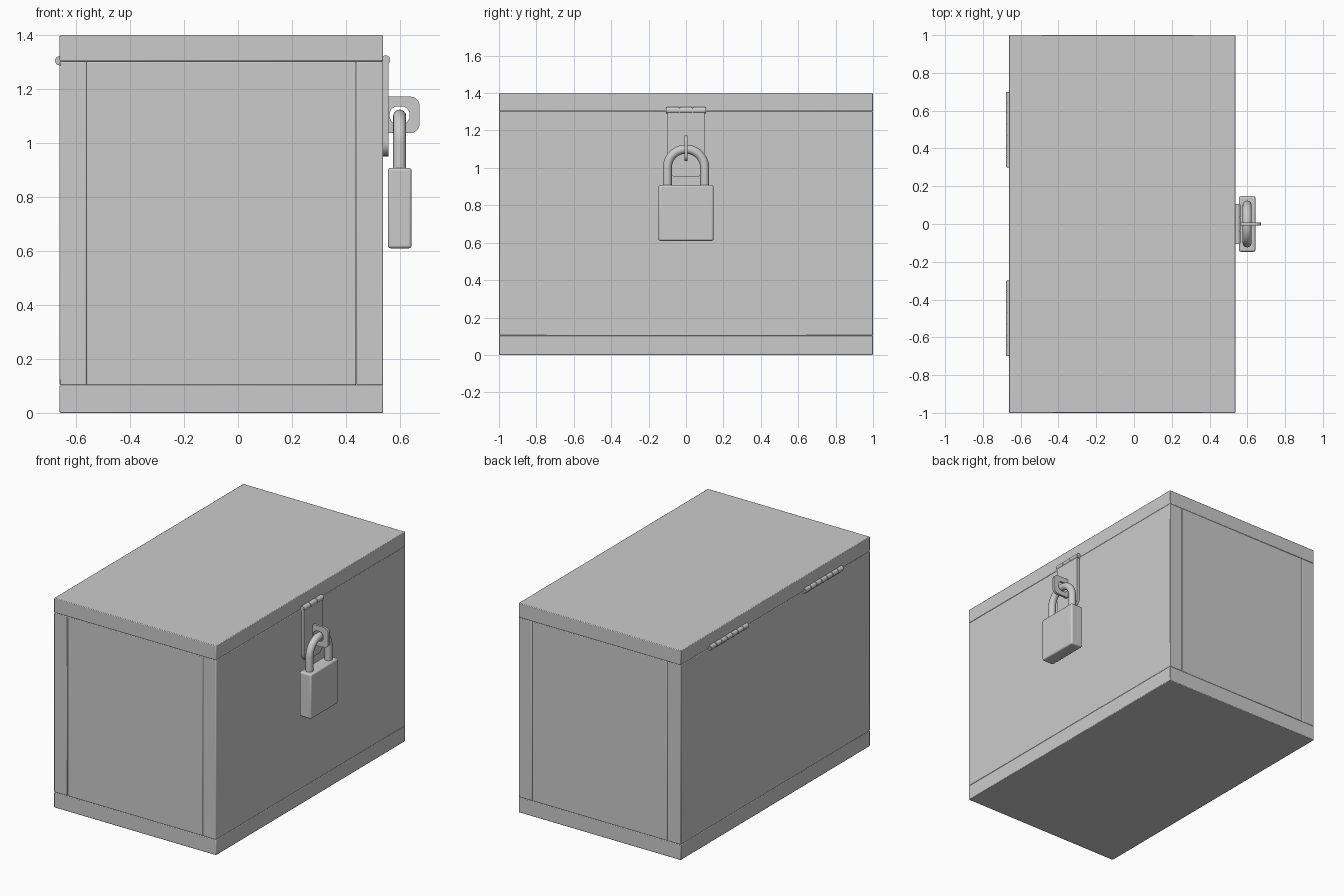
import bpy, math
from math import pi, sin, cos
from mathutils import Vector

if "Cube" in bpy.data.objects:
    bpy.data.objects.remove(bpy.data.objects["Cube"])


def smooth(ob):
    bpy.ops.object.select_all(action='DESELECT')
    ob.select_set(True)
    bpy.context.view_layer.objects.active = ob
    bpy.ops.object.shade_smooth_by_angle(angle=math.radians(35))


def box(name, lo, hi, bevel=0.004, segs=2):
    lo, hi = Vector(lo), Vector(hi)
    bpy.ops.mesh.primitive_cube_add(size=1, location=(lo + hi) / 2)
    ob = bpy.context.object
    ob.name = name
    ob.scale = hi - lo
    bpy.ops.object.transform_apply(location=False, rotation=False, scale=True)
    m = ob.modifiers.new("bevel", 'BEVEL')
    m.width, m.segments = bevel, segs
    smooth(ob)
    return ob


def rounded(x0, y0, x1, y1, radii, n=6):
    # rounded rectangle; radii order: lower left, lower right, upper right, upper left
    pts = []
    corners = [(x0, y0, 1, 1), (x1, y0, -1, 1), (x1, y1, -1, -1), (x0, y1, 1, -1)]
    for i, ((x, y, sx, sy), r) in enumerate(zip(corners, radii)):
        for k in range(n + 1 if r else 1):
            a = pi + i * pi / 2 + k * pi / 2 / n
            pts.append((x + sx * r + r * cos(a), y + sy * r + r * sin(a)) if r else (x, y))
    return pts


def curve_mesh(name, loops, loc, rot, extrude=0, bevel=0, closed=True, res=0):
    cu = bpy.data.curves.new(name, 'CURVE')
    cu.dimensions = '2D' if closed else '3D'
    cu.extrude, cu.bevel_depth, cu.bevel_resolution = extrude, bevel, res
    cu.fill_mode = 'BOTH' if closed else 'FULL'
    for pts in loops:
        sp = cu.splines.new('POLY')
        sp.points.add(len(pts) - 1)
        for p, q in zip(sp.points, pts):
            p.co = (q[0], q[1], 0, 1)
        sp.use_cyclic_u = closed
    ob = bpy.data.objects.new(name, cu)
    bpy.context.collection.objects.link(ob)
    ob.location, ob.rotation_euler = loc, rot
    bpy.ops.object.select_all(action='DESELECT')
    ob.select_set(True)
    bpy.context.view_layer.objects.active = ob
    bpy.ops.object.convert(target='MESH')
    smooth(bpy.context.object)


def barrel(name, x, z, y0, y1, count, r=0.017):
    # hinge barrel: knuckles threaded on a thin pin
    step = (y1 - y0) / count
    rods = [("knuckle_%d" % i, y0 + (i + .5) * step, r, step - 0.004) for i in range(count)]
    rods.append(("pin", (y0 + y1) / 2, r * 0.75, y1 - y0))
    for part, y, rad, length in rods:
        bpy.ops.mesh.primitive_cylinder_add(vertices=24, radius=rad, depth=length,
                                            location=(x, y, z), rotation=(pi / 2, 0, 0))
        bpy.context.object.name = name + "_" + part
        smooth(bpy.context.object)


# Chest boards
X0, X1, T = -0.661, 0.538, 0.1
box("base", (X0, -1, 0), (X1, 1, 0.103))
box("lid", (X0, -1, 1.303), (X1, 1, 1.4))
box("back_panel", (X0, -1, 0.103), (X0 + T, 1, 1.303))
box("front_panel", (X1 - T, -1, 0.103), (X1, 1, 1.303))
for side, y in (("left", -1), ("right", 1 - T)):
    box(side + "_end_panel", (X0 + T, y, 0.103), (X1 - T, y + T, 1.303))

# Lid hinges
for side, y in (("left", -0.5), ("right", 0.5)):
    barrel(side + "_hinge", X0, 1.305, y - 0.2, y + 0.2, 7)

# Hasp: barrel, swinging plate and staple
barrel("hasp", 0.547, 1.308, -0.106, 0.106, 3)
curve_mesh("hasp_plate", [rounded(-0.1, 0.951, 0.1, 1.305, (0.05, 0.05, 0, 0))],
           (0.548, 0, 0), (pi / 2, 0, pi / 2), extrude=0.01)
curve_mesh("staple", [rounded(0.535, 1.037, 0.673, 1.172, (0, 0.035, 0.035, 0)),
                      rounded(0.562, 1.07, 0.636, 1.136, (0.03,) * 4)],
           (0, 0, 0), (pi / 2, 0, 0), extrude=0.008)

# Padlock: body and shackle
box("padlock_body", (0.555, -0.147, 0.61), (0.643, 0.147, 0.908), 0.01, 3)
arc = [(0.1 * cos(k * pi / 24), 1.0 + 0.1 * sin(k * pi / 24)) for k in range(25)]
curve_mesh("padlock_shackle", [[(0.1, 0.88)] + arc + [(-0.1, 0.88)]],
           (0.599, 0, 0), (pi / 2, 0, pi / 2), bevel=0.024, closed=False, res=6)
